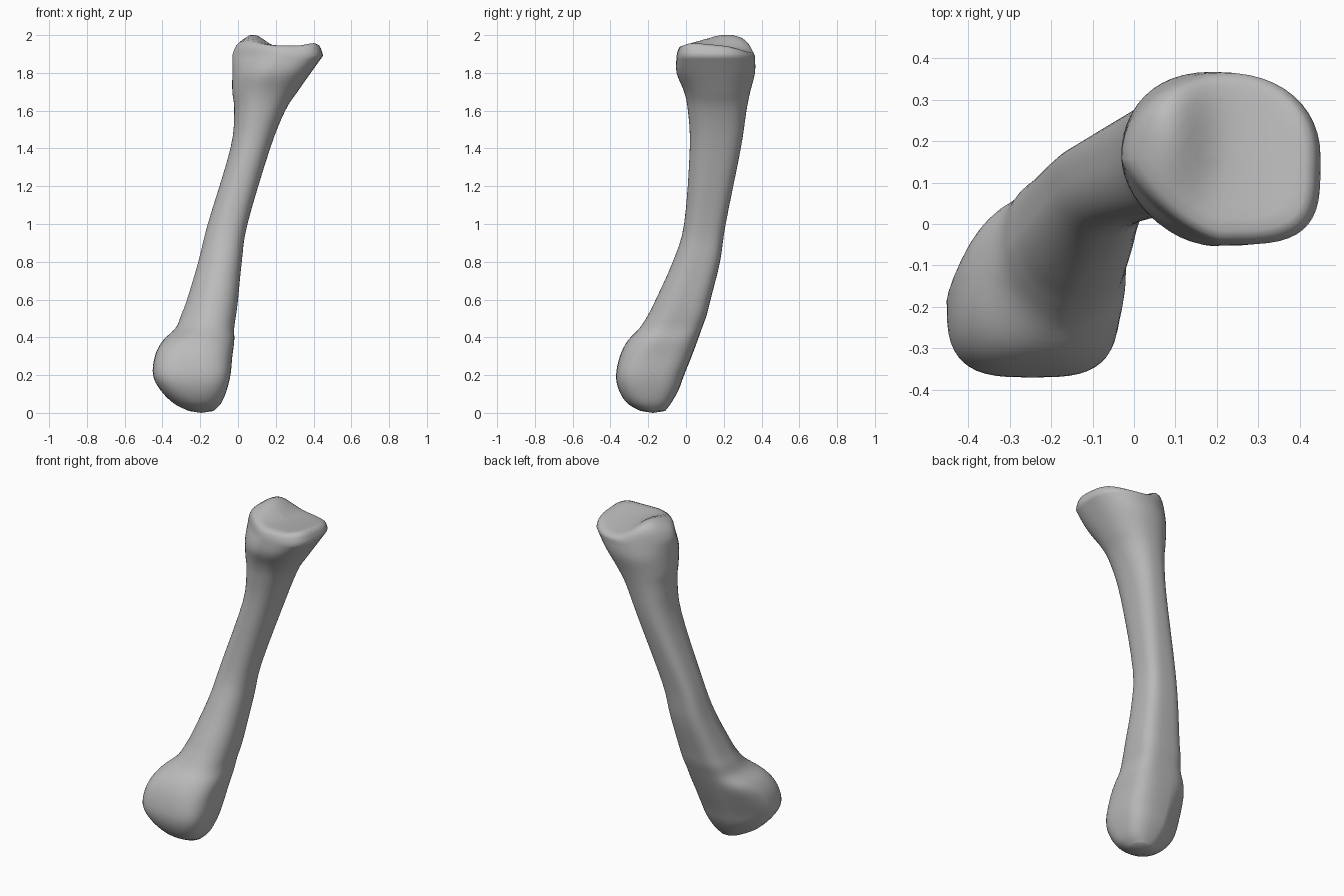
import bpy
import bmesh
import math
from mathutils import Vector

SIDES = 48
STEPS = 4

# Cross-sections from foot to head: z, x min, x max, y min, y max, then the
# fullness of the back right, back left, front left and front right corners
# as plotted (+x+y, -x+y, -x-y, +x-y); low is cut off, high is square
SECTIONS = [
    (.01, -.26, -.13, -.24, -.11, 2.4, 2, 2, 2),
    (.05, -.34, -.09, -.31, -.08, 3, 1.7, 2.2, 2.4),
    (.12, -.41, -.06, -.355, -.04, 3.4, 1.5, 2.8, 3),
    (.2, -.45, -.04, -.37, -.01, 3.6, 1.4, 3.2, 3.2),
    (.3, -.44, -.03, -.35, .03, 3.8, 1.7, 3.2, 2.8),
    (.38, -.4, -.02, -.31, .06, 3.8, 2.3, 2.8, 2.3),
    (.45, -.33, -.02, -.245, .085, 3.8, 2.9, 2, 2.2),
    (.52, -.3, -.01, -.2, .11, 3.7, 3.2, 1.7, 2.2),
    (.6, -.27, 0, -.16, .13, 3.6, 3.3, 1.7, 2.2),
    (.8, -.21, .02, -.07, .18, 3.4, 3.3, 1.8, 2.2),
    (1, -.16, .05, -.01, .21, 3.2, 3.2, 2, 2.4),
    (1.4, -.04, .17, .02, .29, 2.7, 2.7, 2, 2.3),
    (1.6, -.02, .25, .01, .32, 2.4, 2.4, 2, 2.3),
    (1.7, -.03, .315, -.01, .34, 2.3, 2.2, 1.9, 2.4),
    (1.8, -.03, .385, -.05, .365, 2.3, 2.2, 1.7, 2.8),
    (1.89, -.03, .45, -.05, .365, 2.2, 2.1, 1.4, 3.6),
]


def spline(a, b, c, d, t):
    """Smooth blend between sections b and c."""
    return [q + .5 * t * (r - p + t * (2 * p - 5 * q + 4 * r - s
                                       + t * (3 * (q - r) + s - p)))
            for p, q, r, s in zip(a, b, c, d)]


def power(value, fullness):
    return math.copysign(abs(value) ** (2 / fullness), value)


def outline(section):
    """Closed oval within the given extents, each corner with its own fullness."""
    z, x0, x1, y0, y1, *corners = section
    points = []
    for i in range(SIDES):
        angle = math.tau * i / SIDES
        fullness = corners[4 * i // SIDES]
        u = power(math.cos(angle), fullness)
        v = power(math.sin(angle), fullness)
        points.append(Vector(((x0 + x1 + u * (x1 - x0)) / 2,
                              (y0 + y1 + v * (y1 - y0)) / 2, z)))
    return points


def joint_height(x, y):
    """Saddle-shaped joint surface, falling to the back, with a knob and a raised lip."""
    base = 1.945 - .1 * max(y, 0)
    knob = .08 * math.exp(-((x - .08) / .09) ** 2 - ((y - .24) / .18) ** 2)
    lip = .02 * math.exp(-((x - .42) / .06) ** 2)
    return base + knob + lip


# Shaft and both swollen ends
rings = []
last = len(SECTIONS) - 1
for i in range(last):
    around = [SECTIONS[min(max(i + k, 0), last)] for k in (-1, 0, 1, 2)]
    rings += [outline(spline(*around, step / STEPS)) for step in range(STEPS)]
rim = outline(SECTIONS[last])
rings.append(rim)

# Hollowed joint surface closing the head
middle = sum(rim, Vector()) / SIDES
for scale in (.985, .96, .92, .84, .7, .56, .42, .28, .14):
    ring = []
    for point in rim:
        p = middle.lerp(point, scale)
        p.z += (joint_height(p.x, p.y) - p.z) * (1 - scale ** 22)
        ring.append(p)
    rings.append(ring)

# Skin the rings
bm = bmesh.new()
loops = [[bm.verts.new(p) for p in ring] for ring in rings]
for low, high in zip(loops, loops[1:]):
    for i in range(SIDES):
        j = (i + 1) % SIDES
        bm.faces.new((low[i], low[j], high[j], high[i]))

# Close the foot and the centre of the joint
for loop, height in ((loops[0], 0), (loops[-1], None)):
    centre = sum((v.co for v in loop), Vector()) / SIDES
    centre.z = joint_height(centre.x, centre.y) if height is None else height
    tip = bm.verts.new(centre)
    for i in range(SIDES):
        bm.faces.new((loop[i], loop[(i + 1) % SIDES], tip))
bmesh.ops.recalc_face_normals(bm, faces=bm.faces)

default = bpy.data.objects.get("Cube")
if default:
    bpy.data.objects.remove(default, do_unlink=True)

mesh = bpy.data.meshes.new("long_bone")
bm.to_mesh(mesh)
bm.free()
bone = bpy.data.objects.new("long_bone", mesh)
bpy.context.collection.objects.link(bone)

# Plain grey bone
grey = bpy.data.materials.new("bone grey")
grey.use_nodes = True
colour = (.5, .5, .5, 1)
grey.diffuse_color = colour
grey.node_tree.nodes["Principled BSDF"].inputs["Base Color"].default_value = colour
mesh.materials.append(grey)

bpy.context.view_layer.objects.active = bone
bone.select_set(True)
bpy.ops.object.shade_smooth_by_angle(angle=math.radians(50))
